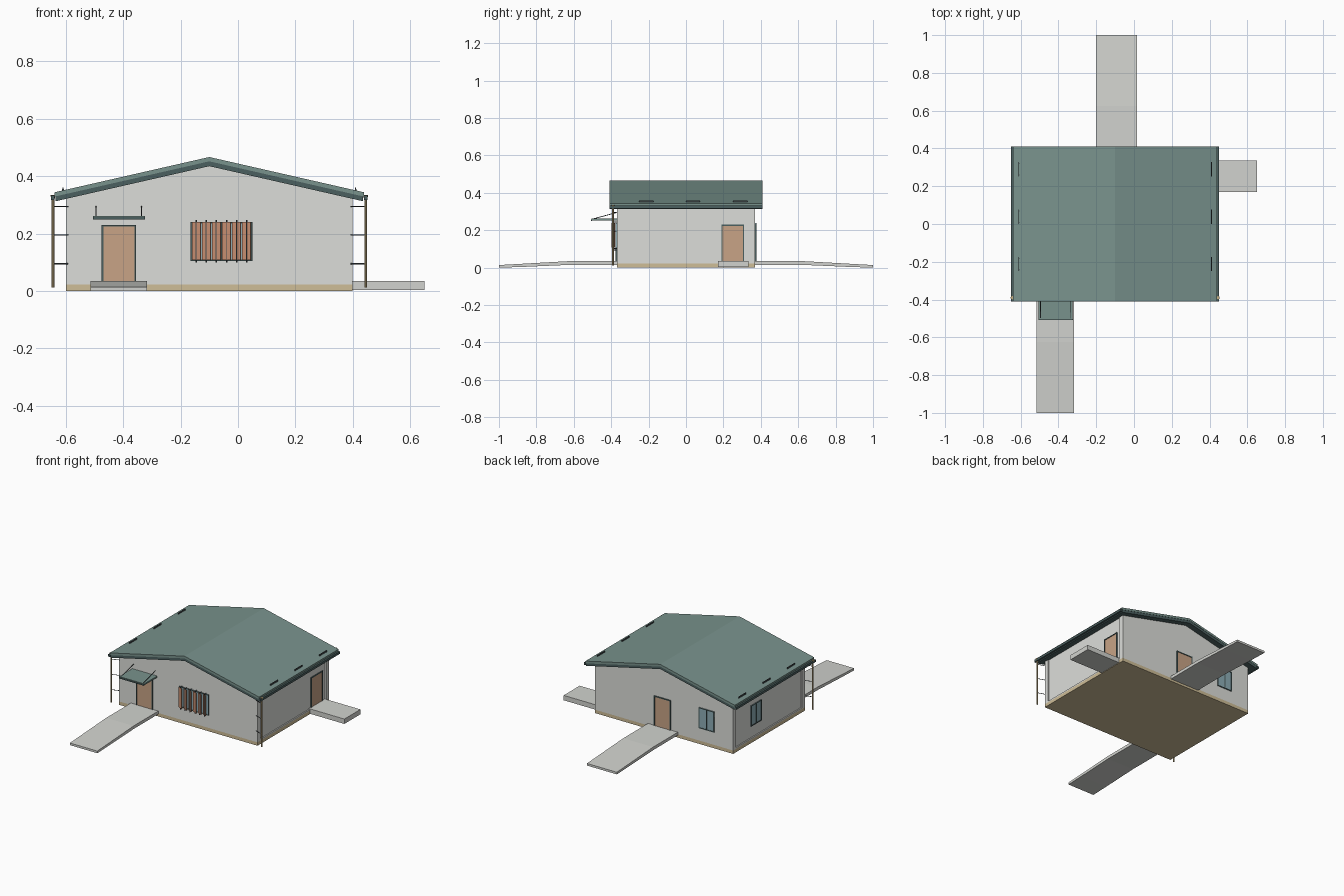
import bpy, bmesh, math
from mathutils import Vector, Matrix

if "Cube" in bpy.data.objects:
    bpy.data.objects.remove(bpy.data.objects["Cube"])


def mat(name, r, g, b):
    m = bpy.data.materials.new(name)
    m.diffuse_color = (r, g, b, 1)
    m.use_nodes = True
    m.node_tree.nodes["Principled BSDF"].inputs["Base Color"].default_value = m.diffuse_color
    return m


ROOF = mat("roof teal", 0.19, 0.29, 0.265)
TRIM = mat("dark teal trim", 0.07, 0.115, 0.115)
WALL = mat("pale plaster", 0.72, 0.73, 0.70)
DOOR = mat("door tan", 0.58, 0.37, 0.24)
SLAT = mat("slat terracotta", 0.58, 0.28, 0.17)
GLASS = mat("window blue", 0.27, 0.42, 0.47)
RAMP = mat("ramp concrete", 0.64, 0.65, 0.62)
BASE = mat("base cream", 0.62, 0.51, 0.31)
PIPE = mat("pipe sand", 0.54, 0.42, 0.22)
METAL = mat("dark metal", 0.06, 0.075, 0.08)


def make(name, bm, material):
    bmesh.ops.recalc_face_normals(bm, faces=bm.faces)
    me = bpy.data.meshes.new(name)
    bm.to_mesh(me)
    bm.free()
    me.materials.append(material)
    ob = bpy.data.objects.new(name, me)
    bpy.context.collection.objects.link(ob)
    return ob


def box(name, x0, x1, y0, y1, z0, z1, material, turn=0):
    bm = bmesh.new()
    bmesh.ops.create_cube(bm, size=1)
    size = Matrix.Diagonal((abs(x1 - x0), abs(y1 - y0), z1 - z0, 1))
    place = Matrix.Translation(((x0 + x1) / 2, (y0 + y1) / 2, (z0 + z1) / 2))
    bm.transform(place @ Matrix.Rotation(turn, 4, 'Z') @ size)
    return make(name, bm, material)


def prism(name, points, axis, a, b, material):
    """Extrude a side outline from a to b along the x or y axis."""
    bm = bmesh.new()
    verts = [bm.verts.new((p, a, z) if axis == 'y' else (a, p, z)) for p, z in points]
    face = bm.faces.new(verts)
    new = bmesh.ops.extrude_face_region(bm, geom=[face])['geom']
    move = (0, b - a, 0) if axis == 'y' else (b - a, 0, 0)
    bmesh.ops.translate(bm, vec=move, verts=[v for v in new if isinstance(v, bmesh.types.BMVert)])
    return make(name, bm, material)


def rod(name, p, q, radius, material, sides=8, radius2=None):
    p, q = Vector(p), Vector(q)
    d = q - p
    bm = bmesh.new()
    bmesh.ops.create_cone(bm, cap_ends=True, segments=sides, radius1=radius,
                          radius2=radius2 or radius, depth=d.length)
    bm.transform(Matrix.Translation((p + q) / 2) @ d.to_track_quat('Z', 'Y').to_matrix().to_4x4())
    return make(name, bm, material)


CX, WX, WY = -0.1, 0.5, 0.37       # ridge position and wall half sizes
SLOPE = 0.228


def gable(half, top, low=None, thick=None):
    """House outline, or a bent roof band when thick is given."""
    drop = top - SLOPE * half
    upper = [(CX - half, drop), (CX, top), (CX + half, drop)]
    if thick:
        return upper + [(x, z - thick) for x, z in reversed(upper)]
    return upper + [(CX + half, low), (CX - half, low)]


# Base and walls
box("base_slab", CX - WX, CX + WX, -WY, WY, 0, 0.022, BASE)
box("floor_edge", CX - WX, CX + WX, -WY, WY, 0.022, 0.03, WALL)
prism("house_body", gable(WX - 0.008, 0.44, 0.028), 'y', -WY + 0.03, WY - 0.03, WALL)
prism("front_gable_wall", gable(WX, 0.44, 0.028), 'y', -WY, -WY + 0.03, WALL)
prism("back_gable_wall", gable(WX, 0.44, 0.028), 'y', WY - 0.03, WY, WALL)

# Roof sheet over a dark fascia layer
prism("roof_sheet", gable(0.54, 0.467, thick=0.015), 'y', -0.41, 0.41, ROOF)
prism("roof_fascia", gable(0.536, 0.452, thick=0.017), 'y', -0.408, 0.408, TRIM)


def on_wall(side, name, u0, u1, out0, out1, z0, z1, material):
    """Box on a wall: u runs along the wall, out points away from it."""
    if side in ('front', 'back'):
        s = -1 if side == 'front' else 1
        return box(name, u0, u1, s * (WY + out0), s * (WY + out1), z0, z1, material)
    s = -1 if side == 'left' else 1
    return box(name, CX + s * (WX - 0.008 + out0), CX + s * (WX - 0.008 + out1),
               u0, u1, z0, z1, material)


def frame(side, name, u0, u1, z0, z1, w, sill=True):
    for a, b in ((u0, u0 + w), (u1 - w, u1)):
        on_wall(side, name + "_jamb", a, b, -0.002, 0.006, z0, z1, TRIM)
    on_wall(side, name + "_head", u0, u1, -0.002, 0.006, z1 - w, z1, TRIM)
    if sill:
        on_wall(side, name + "_sill", u0, u1, -0.002, 0.006, z0, z0 + w, TRIM)


def door(side, u):
    on_wall(side, side + "_door", u - 0.055, u + 0.055, -0.002, 0.003, 0.03, 0.225, DOOR)
    frame(side, side + "_door_frame", u - 0.06, u + 0.06, 0.03, 0.23, 0.006, False)


def window(side, u0, u1, z0=0.105, z1=0.24):
    on_wall(side, side + "_window_glass", u0, u1, -0.002, 0.003, z0, z1, GLASS)
    frame(side, side + "_window_frame", u0, u1, z0, z1, 0.005)
    mid = (u0 + u1) / 2
    on_wall(side, side + "_window_mullion", mid - 0.003, mid + 0.003, 0, 0.006, z0, z1, TRIM)


# Doors and windows
door('front', -0.415)
door('back', -0.09)
door('right', 0.25)
window('front', -0.165, 0.05)
window('back', -0.465, -0.355)
window('left', 0.07, 0.18)

# Turned vertical sun slats on pins
for i in range(6):
    x = -0.145 + i * 0.035
    box("sun_slat", x - 0.016, x + 0.016, -0.391, -0.387, 0.108, 0.24, SLAT, math.radians(-25))
    rod("slat_pin", (x, -0.389, 0.1), (x, -0.389, 0.247), 0.003, METAL, 6)
    for z in (0.103, 0.244):
        rod("slat_bracket", (x, -0.389, z), (x, -WY, z), 0.002, METAL, 6)

# Door canopy with hanging rods
box("door_canopy", -0.505, -0.325, -0.505, -WY, 0.252, 0.262, ROOF)
box("canopy_edge", -0.506, -0.324, -0.507, -0.503, 0.25, 0.258, TRIM)
for x in (-0.495, -0.337):
    rod("canopy_rod", (x, -0.5, 0.26), (x, -WY, 0.295), 0.002, METAL, 6)


# Entrance ramps, each with an upper landing and a lower tread
def ramp(name, s, x0, x1):
    pts = [(0.37, 0.035), (0.625, 0.035), (0.875, 0.021), (1.0, 0.014),
           (1.0, 0.0), (0.875, 0.004), (0.625, 0.015), (0.37, 0.015)]
    prism(name, [(s * y, z) for y, z in pts], 'x', x0, x1, RAMP)


ramp("front_ramp", -1, -0.515, -0.317)
ramp("back_ramp", 1, -0.2, 0.016)
box("right_landing", 0.39, 0.65, 0.17, 0.335, 0.003, 0.035, RAMP)

# Gutters, downpipes and snow guards on both eaves
for s in (-1, 1):
    x = CX + s * 0.545
    box("gutter", x - 0.006, x + 0.006, -0.41, 0.41, 0.317, 0.332, TRIM)
    rod("downpipe", (x, -0.39, 0.012), (x, -0.39, 0.32), 0.0045, PIPE)
    rod("pipe_funnel", (x, -0.39, 0.318), (x, -0.39, 0.335), 0.005, PIPE, 8, 0.009)
    for z in (0.095, 0.195, 0.295):
        end = CX + s * 0.492
        rod("pipe_bracket", (x, -0.39, z), (end, -0.372, z), 0.002, METAL, 6)
    gx = CX + s * 0.51
    for y in (-0.212, 0.038, 0.29):
        box("snow_guard", gx - 0.002, gx + 0.002, y - 0.038, y + 0.038, 0.346, 0.36, METAL)
        for dy in (-0.03, 0.03):
            box("guard_foot", gx - 0.003, gx + 0.003, y + dy - 0.003, y + dy + 0.003,
                0.335, 0.355, METAL)
